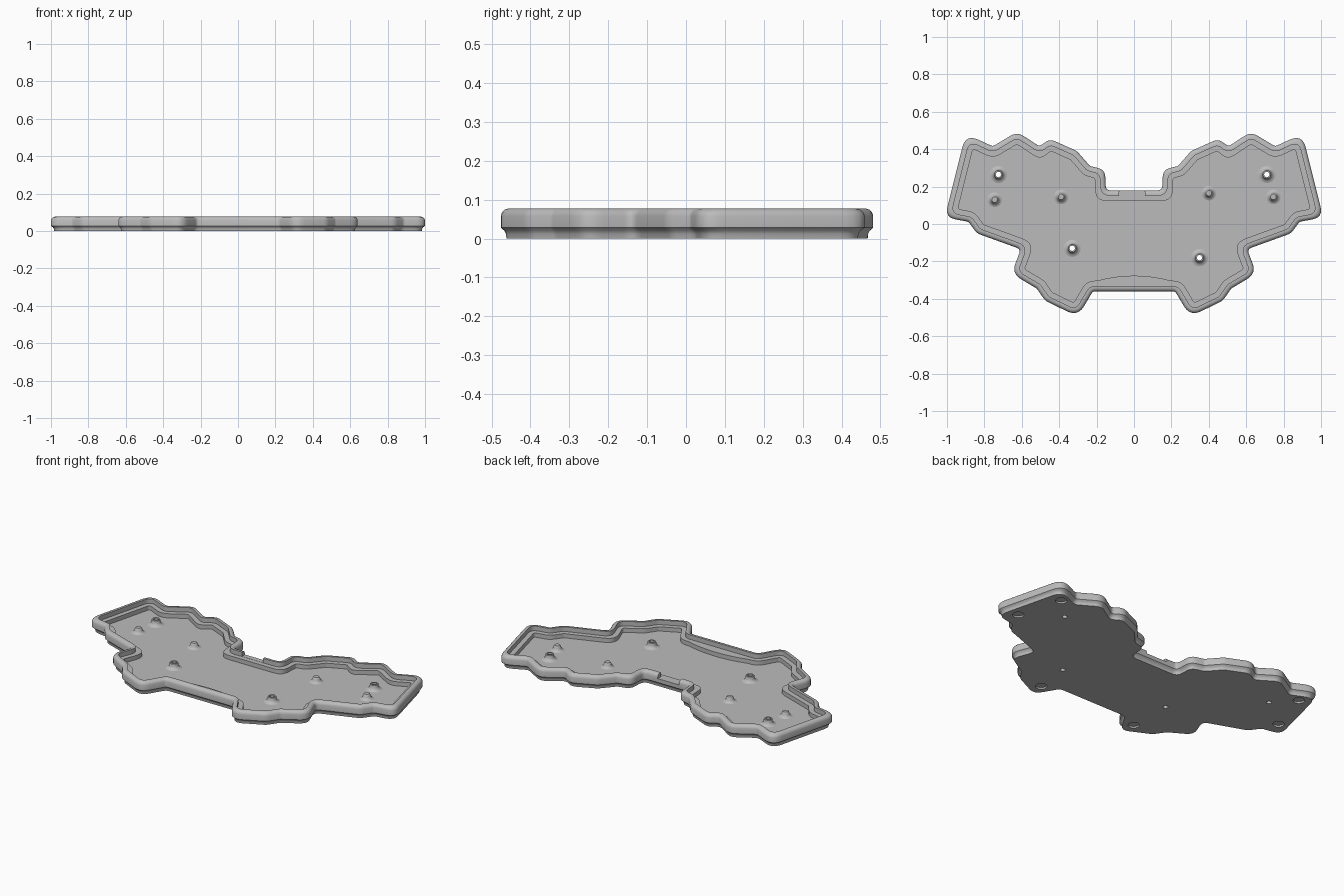
import bpy
import bmesh
from math import tan, pi, cos, sin
from mathutils import Vector, Matrix

old = bpy.data.objects.get("Cube")
if old:
    bpy.data.objects.remove(old, do_unlink=True)

grey = bpy.data.materials.new("grey plastic")
grey.use_nodes = True
COLOUR = (0.5, 0.5, 0.5, 1)
grey.diffuse_color = COLOUR
grey.node_tree.nodes["Principled BSDF"].inputs["Base Color"].default_value = COLOUR

FLOOR, LEDGE, TOP = 0.025, 0.05, 0.077

# Corners of the left half, from the back notch round to the front edge
HALF = [(.15, .18), (.155, .29), (.235, .31), (.305, .39), (.45, .455),
        (.505, .415), (.625, .493), (.755, .415), (.9, .482), (1.012, .035),
        (.885, .012), (.84, -.05), (.605, -.135), (.655, -.265),
        (.52, -.345), (.475, -.41), (.3, -.495), (.22, -.36)]
CORNERS = [Vector(p) for p in HALF] + [Vector((-x, y)) for x, y in reversed(HALF)]


def outline(inset, steps=6):
    """Outline moved inwards, with every corner rounded."""
    n = len(CORNERS)
    moved, turns = [], []
    for i, p in enumerate(CORNERS):
        a = (p - CORNERS[i - 1]).normalized()
        b = (CORNERS[(i + 1) % n] - p).normalized()
        na, nb = Vector((a.y, -a.x)), Vector((b.y, -b.x))
        moved.append(p + (na + nb) * inset / (1 + na.dot(nb)))
        turns.append(a.angle_signed(b))      # positive when clockwise
    points = []
    for i, p in enumerate(moved):
        before, after = moved[i - 1] - p, moved[(i + 1) % n] - p
        radius = max(0.07 - inset, 0.01) if turns[i] > 0 else 0.025 + inset
        reach = min(radius * tan(abs(turns[i]) / 2),
                    0.47 * before.length, 0.47 * after.length)
        s, e = p + before.normalized() * reach, p + after.normalized() * reach
        for k in range(steps + 1):
            t = k / steps
            points.append(s * (1 - t) ** 2 + p * 2 * t * (1 - t) + e * t * t)
    return points


def finish(name, bm, shade=True):
    bmesh.ops.recalc_face_normals(bm, faces=bm.faces[:])
    mesh = bpy.data.meshes.new(name)
    bm.to_mesh(mesh)
    bm.free()
    mesh.materials.append(grey)
    obj = bpy.data.objects.new(name, mesh)
    bpy.context.collection.objects.link(obj)
    if shade:
        smooth(obj)
    return obj


def activate(obj):
    bpy.ops.object.select_all(action='DESELECT')
    obj.select_set(True)
    bpy.context.view_layer.objects.active = obj


def smooth(obj):
    activate(obj)
    bpy.ops.object.shade_smooth_by_angle(angle=pi / 5)


def loft(bm, loops, caps=True):
    """Skin a stack of equal loops."""
    rings = [[bm.verts.new(p) for p in loop] for loop in loops]
    n = len(rings[0])
    for low, high in zip(rings, rings[1:]):
        for i in range(n):
            j = (i + 1) % n
            bm.faces.new((low[i], low[j], high[j], high[i]))
    if caps:
        bm.faces.new(rings[0][::-1])
        bm.faces.new(rings[-1])


# Tray: (inset, height) up the outside, over the rim, down to the floor
SECTION = [(.014, 0), (.013, .012), (.009, .02), (0, .028), (0, .058),
           (.003, .067), (.009, .074), (.018, TOP), (.029, TOP),
           (.029, LEDGE), (.057, LEDGE), (.057, FLOOR)]
bm = bmesh.new()
loft(bm, [[(p.x, p.y, z) for p in outline(d)] for d, z in SECTION])
tray = finish("tray", bm, False)

# Cutter: connector gap, foot recesses and screw holes
SCREWS = [(-.725, .265), (.71, .265), (-.33, -.13), (.35, -.18)]
PEGS = [(-.745, .13), (.745, .145), (-.39, .145), (.4, .165)]
FEET = [(s * x, y) for s in (-1, 1) for x, y in ((.915, .12), (.835, .385), (.325, -.39))]


def drill(bm, x, y, radius, z0, z1):
    bmesh.ops.create_cone(bm, cap_ends=True, segments=24, radius1=radius,
                          radius2=radius, depth=z1 - z0,
                          matrix=Matrix.Translation((x, y, (z0 + z1) / 2)))


bm = bmesh.new()
gap = Matrix.Translation((-.01, .18, LEDGE + .051)) @ Matrix.Diagonal((.14, .08, .1, 1))
bmesh.ops.create_cube(bm, size=1, matrix=gap)
for x, y in FEET:
    drill(bm, x, y, .031, -.02, .01)
for x, y in SCREWS:
    drill(bm, x, y, .014, -.02, LEDGE)
cutter = finish("tray_cutter", bm, False)
cutter.hide_render = True

mod = tray.modifiers.new("cuts", 'BOOLEAN')
mod.operation = 'DIFFERENCE'
mod.solver = 'EXACT'
mod.object = cutter
activate(tray)
bpy.ops.object.modifier_apply(modifier=mod.name)
bpy.data.objects.remove(cutter, do_unlink=True)
smooth(tray)


# Posts: flared bosses turned round their own axis
def post(name, x, y, profile, capped):
    bm = bmesh.new()
    turn = [2 * pi * k / 24 for k in range(24)]
    loft(bm, [[(x + r * cos(a), y + r * sin(a), z) for a in turn]
              for r, z in profile], False)
    if capped:
        bmesh.ops.holes_fill(bm, edges=[e for e in bm.edges if e.is_boundary
                                        and e.verts[0].co.z > LEDGE])
    finish(name, bm)


FLARE = [(.046, FLOOR), (.036, .028), (.029, .034), (.025, .042)]
for i, (x, y) in enumerate(SCREWS):
    post(f"screw_post_{i + 1}", x, y,
         FLARE + [(.023, .056), (.021, .058), (.014, .058), (.014, FLOOR)], False)
for i, (x, y) in enumerate(PEGS):
    post(f"support_peg_{i + 1}", x, y,
         [(r * .85, z) for r, z in FLARE] + [(.019, .05), (.015, .055)], True)

# Shallow bowed ledge along the front wall
bow = [(x / 10, -.276 - .7 * (x / 10) ** 2) for x in (-2, -1.5, -1, -.5, 0, .5, 1, 1.5, 2)]
shape = bow + [(.2, -.32), (-.2, -.32)]
bm = bmesh.new()
loft(bm, [[(x, y, z) for x, y in shape] for z in (FLOOR - .005, LEDGE)])
finish("front_ledge", bm)
